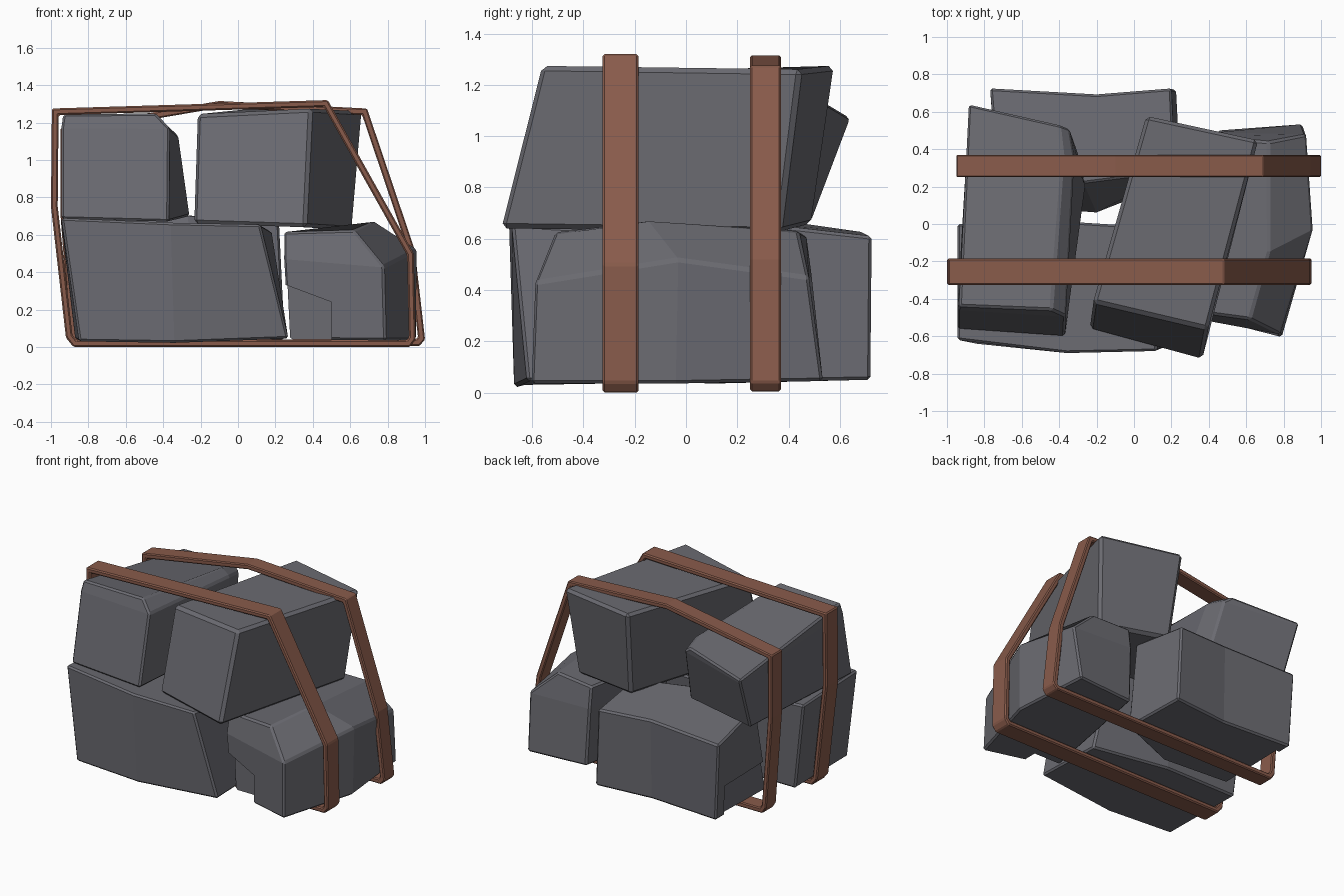
import bpy, bmesh
from mathutils import Vector

if "Cube" in bpy.data.objects:
    bpy.data.objects.remove(bpy.data.objects["Cube"])


def material(name, rgb):
    m = bpy.data.materials.new(name)
    m.diffuse_color = (*rgb, 1)
    m.use_nodes = True
    m.node_tree.nodes["Principled BSDF"].inputs["Base Color"].default_value = m.diffuse_color
    return m


STONE = material("grey_stone", (0.145, 0.145, 0.165))
LEATHER = material("brown_strap", (0.25, 0.105, 0.07))


def finish(name, bm, mat, bevel):
    """Chamfer the sharp edges and turn the bmesh into an object."""
    bmesh.ops.recalc_face_normals(bm, faces=bm.faces)
    edges = [e for e in bm.edges if e.calc_face_angle(0) > 0.45]
    bmesh.ops.bevel(bm, geom=edges, offset=bevel, segments=1,
                    affect='EDGES', clamp_overlap=True)
    me = bpy.data.meshes.new(name)
    bm.to_mesh(me)
    bm.free()
    me.materials.append(mat)
    ob = bpy.data.objects.new(name, me)
    bpy.context.collection.objects.link(ob)
    return ob


def block(name, *loops, bevel=0.012):
    """Rough stone lofted through horizontal corner loops, bottom to top."""
    bm = bmesh.new()
    rings = [[bm.verts.new(p) for p in loop] for loop in loops]
    n = len(rings[0])
    for a, b in zip(rings, rings[1:]):
        for i in range(n):
            j = (i + 1) % n
            bm.faces.new((a[i], a[j], b[j], b[i]))
    bm.faces.new(rings[0][::-1])
    bm.faces.new(rings[-1])
    return finish(name, bm, STONE, bevel)


def chip(ob, lo, hi, tilt):
    """Knock a corner out of a block with a box whose top slopes along x."""
    bm = bmesh.new()
    bmesh.ops.create_cube(bm, size=1)
    lo, hi = Vector(lo), Vector(hi)
    for v in bm.verts:
        raised = v.co.z > 0 and v.co.x < 0
        v.co = [lo[k] if v.co[k] < 0 else hi[k] for k in range(3)]
        if raised:
            v.co.z += tilt
    me = bpy.data.meshes.new("chip_cutter")
    bm.to_mesh(me)
    bm.free()
    cutter = bpy.data.objects.new("chip_cutter", me)
    bpy.context.collection.objects.link(cutter)
    cutter.hide_render = True
    mod = ob.modifiers.new("chip", 'BOOLEAN')
    mod.operation = 'DIFFERENCE'
    mod.object = cutter
    mod.solver = 'EXACT'
    bpy.context.view_layer.objects.active = ob
    bpy.ops.object.modifier_apply(modifier=mod.name)
    bpy.data.objects.remove(cutter)


def strap(name, path, y0, y1, thick=0.036):
    """Closed band: outer x-z path, mitred inwards by its thickness."""
    pts = [Vector(p) for p in path]      # counter-clockwise seen from the front
    n = len(pts)
    inner = []
    for i, p in enumerate(pts):
        d0 = (p - pts[i - 1]).normalized()
        d1 = (pts[(i + 1) % n] - p).normalized()
        n0, n1 = Vector((-d0.y, d0.x)), Vector((-d1.y, d1.x))
        inner.append(p + (n0 + n1) * thick / (1 + n0.dot(n1)))
    bm = bmesh.new()
    rings = []
    for p, q in zip(pts, inner):
        rings.append([bm.verts.new((c.x, y, c.y))
                      for c, y in ((p, y0), (p, y1), (q, y1), (q, y0))])
    for i in range(n):
        a, b = rings[i], rings[(i + 1) % n]
        for k in range(4):
            m = (k + 1) % 4
            bm.faces.new((a[k], a[m], b[m], b[k]))
    return finish(name, bm, LEATHER, 0.008)


# Lower layer: long front block, back block and right block
block("lower_front_block",
      [(-.85, -.64, .03), (-.34, -.67, .022), (.27, -.62, .045),
       (.25, -.12, .045), (-.3, -.01, .04), (-.87, -.01, .04)],
      [(-.945, -.62, .69), (-.36, -.69, .665), (.12, -.68, .655),
       (.18, -.02, .62), (-.3, .01, .63), (-.945, .0, .665)])

back = block("lower_back_block",
             [(-.73, .10, .035), (-.2, .06, .035), (.25, .24, .04),
              (.225, .72, .05), (-.2, .68, .05), (-.74, .715, .05)],
             [(-.73, .24, .69), (-.27, .22, .712), (.22, .28, .66),
              (.20, .725, .61), (-.2, .693, .625), (-.77, .725, .605)])
chip(back, (-1, .1, -.1), (-.70, .62, .26), 0.03)

right = block("lower_right_block",
              [(.27, -.47, .04), (.79, -.605, .035), (.95, -.04, .035),
               (.90, .535, .045), (.45, .50, .045)],
              [(.245, -.49, .47), (.78, -.59, .43), (.955, -.03, .52),
               (.92, .48, .45), (.43, .49, .46)],
              [(.245, -.46, .615), (.62, -.51, .625), (.72, -.15, .675),
               (.72, .44, .63), (.43, .47, .615)])
chip(right, (.1, -.8, -.1), (.5, -.42, .24), 0.15)

# Upper layer: two blocks lying front to back
block("upper_left_block",
      [(-.945, -.56, .685), (-.37, -.60, .67), (-.26, .2, .70),
       (-.30, .38, .69), (-.86, .49, .67)],
      [(-.945, -.46, 1.17), (-.365, -.495, 1.17), (-.32, .36, 1.13),
       (-.345, .51, 1.10), (-.88, .635, 1.05)],
      [(-.935, -.44, 1.245), (-.44, -.46, 1.25), (-.38, .36, 1.18),
       (-.40, .53, 1.14), (-.885, .64, 1.075)])
block("upper_right_block",
      [(-.24, -.56, .66), (.365, -.725, .64), (.61, .37, .625), (.10, .49, .655)],
      [(-.22, -.42, 1.245), (.395, -.565, 1.275), (.665, .45, 1.26), (.065, .58, 1.275)],
      bevel=0.02)

# Two binding straps
strap("front_strap",
      [(-.88, .0), (.92, .0), (.95, .04), (.94, .50), (.48, 1.32),
       (-.995, 1.275), (-1.0, .75), (-.92, .05)], -.325, -.185)
strap("back_strap",
      [(-.87, .005), (.97, .005), (1.0, .04), (.945, .52), (.69, 1.275),
       (-.10, 1.315), (-.95, 1.17), (-.95, .72), (-.90, .05)], .25, .37)
